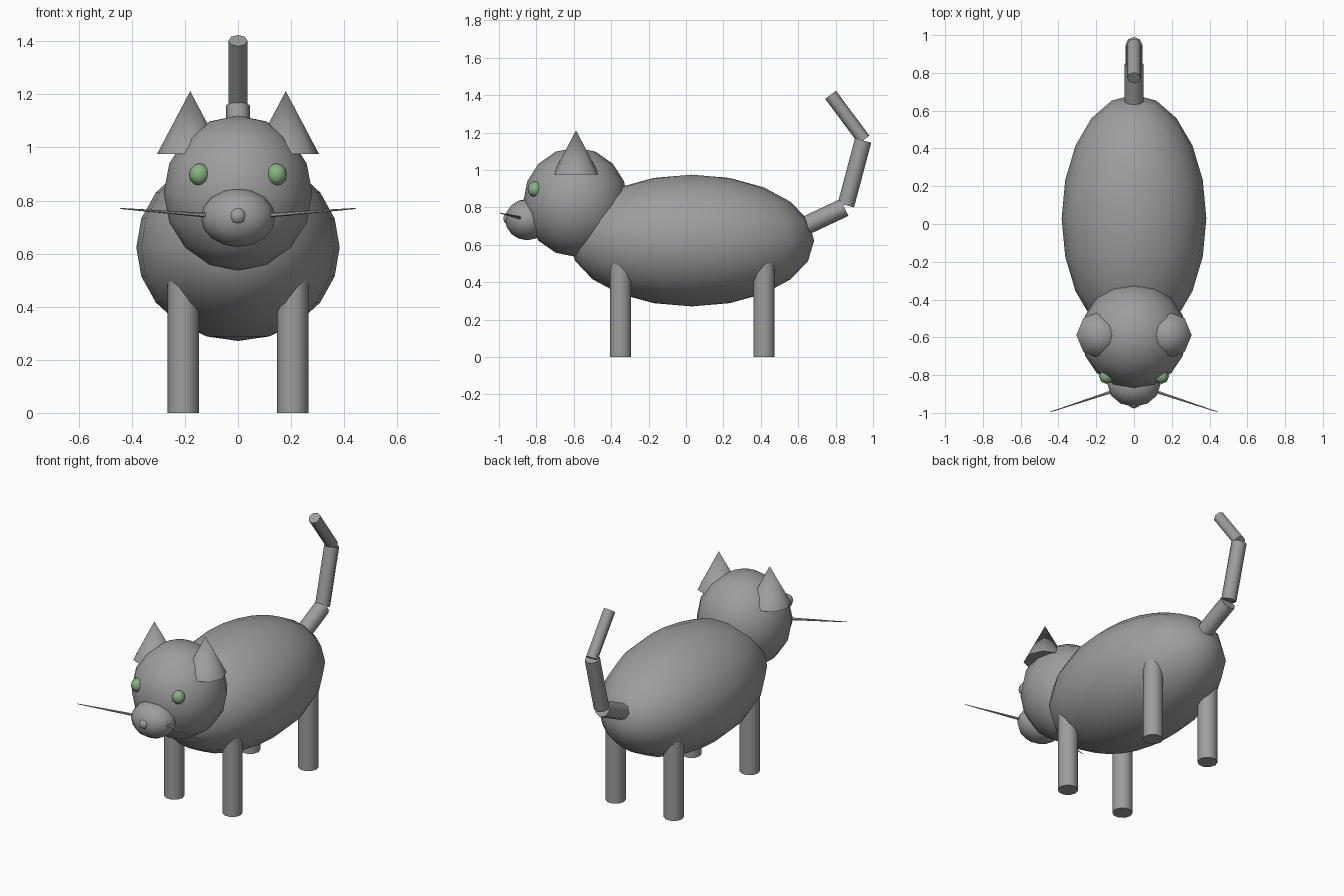
import bpy, math
from mathutils import Vector

if "Cube" in bpy.data.objects:
    bpy.data.objects.remove(bpy.data.objects["Cube"])


def material(name, rgb):
    m = bpy.data.materials.new(name)
    m.diffuse_color = (*rgb, 1)
    m.use_nodes = True
    m.node_tree.nodes["Principled BSDF"].inputs["Base Color"].default_value = m.diffuse_color
    return m


GREY = material("grey fur", (0.34, 0.34, 0.34))
GREEN = material("green eye", (0.25, 0.44, 0.23))


def finish(name, mat=GREY, angle=50):
    o = bpy.context.object
    o.name = name
    o.data.materials.append(mat)
    bpy.ops.object.transform_apply(location=False, rotation=True, scale=True)
    bpy.ops.object.shade_smooth_by_angle(angle=math.radians(angle))
    return o


def ball(name, loc, radii, seg, rings, mat=GREY):
    bpy.ops.mesh.primitive_uv_sphere_add(segments=seg, ring_count=rings, radius=1, location=loc)
    bpy.context.object.scale = radii
    return finish(name, mat, 70)


def rod(name, a, b, r1, r2, sides, twist=0.0):
    """Tapered cylinder from point a to point b."""
    a, b = Vector(a), Vector(b)
    d = b - a
    bpy.ops.mesh.primitive_cone_add(vertices=sides, radius1=r1, radius2=r2,
                                    depth=d.length, location=(a + b) / 2)
    o = bpy.context.object
    if abs(d.x) + abs(d.y) < 1e-6:
        o.rotation_euler = (0, 0, twist)
    else:
        o.rotation_euler = d.to_track_quat('Z', 'Y').to_euler()
    return finish(name)


# Body, head, muzzle and nose
ball("body", (0, 0.03, 0.623), (0.383, 0.655, 0.352), 20, 10)
ball("head", (0, -0.59, 0.828), (0.28, 0.28, 0.292), 16, 8)
ball("muzzle", (0, -0.85, 0.735), (0.14, 0.117, 0.11), 12, 8)
ball("nose", (0, -0.943, 0.741), (0.034, 0.034, 0.034), 8, 6)

# Paired parts
for side, s in (("right", 1), ("left", -1)):
    ball(side + "_eye", (s * 0.145, -0.807, 0.898), (0.04, 0.04, 0.042), 8, 6, GREEN)
    rod(side + "_ear", (s * 0.18, -0.588, 0.975), (s * 0.18, -0.588, 1.212), 0.125, 0, 8)
    rod(side + "_whisker", (s * 0.11, -0.885, 0.744), (s * 0.443, -0.995, 0.77), 0.009, 0.002, 6)
    for end, y in (("front", -0.35), ("back", 0.417)):
        rod(f"{side}_{end}_leg", (s * 0.206, y, 0), (s * 0.206, y, 0.55),
            0.059, 0.059, 10, math.pi / 2)

# Tail: three straight segments
rod("tail_base", (0, 0.56, 0.665), (0, 0.847, 0.80), 0.05, 0.05, 8)
rod("tail_middle", (0, 0.855, 0.812), (0, 0.947, 1.158), 0.045, 0.045, 8)
rod("tail_tip", (0, 0.952, 1.162), (0, 0.773, 1.402), 0.036, 0.036, 8)
